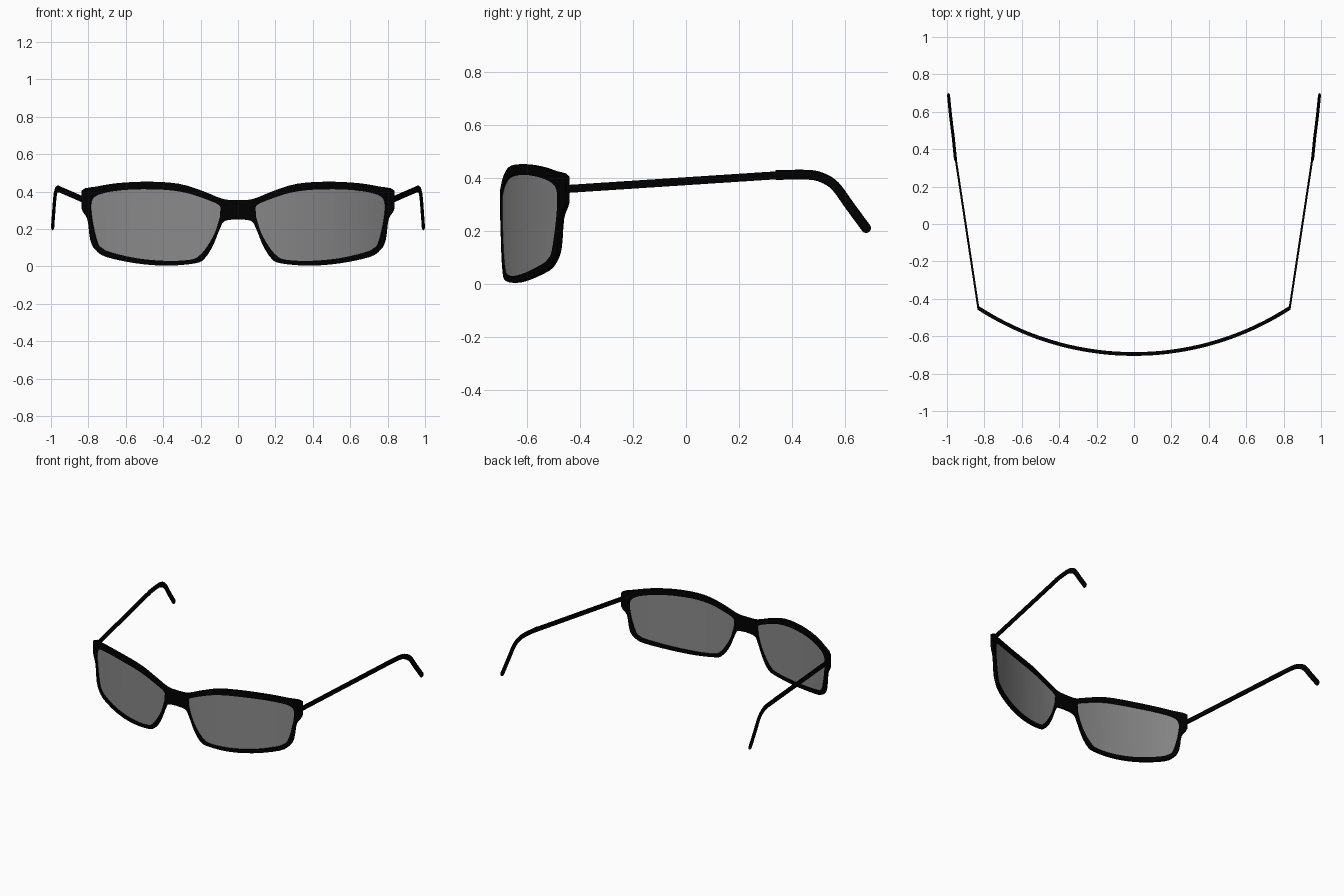
import bpy, bmesh, math
from mathutils import Vector

if "Cube" in bpy.data.objects:
    bpy.data.objects.remove(bpy.data.objects["Cube"])


def material(name, c):
    m = bpy.data.materials.new(name)
    m.diffuse_color = (c, c, c, 1)
    m.use_nodes = True
    m.node_tree.nodes["Principled BSDF"].inputs["Base Color"].default_value = m.diffuse_color
    return m


BLACK, TINT = material("black_plastic", 0.0), material("tinted_lens", 0.25)
R = 1.53


def wrap(x):
    """Depth of the face-form curve at x."""
    return -0.705 + R - math.sqrt(R * R - x * x)


def smooth(pts, n):
    """Catmull-Rom through an open chain of points."""
    p = [Vector(q) for q in pts]
    p = [2 * p[0] - p[1]] + p + [2 * p[-1] - p[-2]]
    out = []
    for i in range(1, len(p) - 2):
        a, b, c, d = p[i - 1:i + 3]
        for k in range(n):
            t = k / n
            out.append(0.5 * (2 * b + (c - a) * t + (2 * a - 5 * b + 4 * c - d) * t * t
                              + (3 * b - a - 3 * c + d) * t ** 3))
    return out + [p[-2]]


def finish(name, bm, mat, thick=0):
    """Make the object, mirror and thicken it, then smooth with sharp edges kept."""
    bmesh.ops.recalc_face_normals(bm, faces=bm.faces)
    me = bpy.data.meshes.new(name)
    bm.to_mesh(me)
    bm.free()
    me.materials.append(mat)
    ob = bpy.data.objects.new(name, me)
    bpy.context.collection.objects.link(ob)
    mir = ob.modifiers.new("mirror", 'MIRROR')
    mir.use_clip = True
    if thick:
        s = ob.modifiers.new("thickness", 'SOLIDIFY')
        s.thickness, s.offset = thick, 0
    bpy.ops.object.select_all(action='DESELECT')
    ob.select_set(True)
    bpy.context.view_layer.objects.active = ob
    bpy.ops.object.convert(target='MESH')
    bpy.ops.object.shade_smooth_by_angle(angle=math.radians(35))


def bend(bm, offset):
    """Slice into vertical strips, then wrap around the face curve."""
    for i in range(1, 18):
        bmesh.ops.bisect_plane(bm, geom=bm.verts[:] + bm.edges[:] + bm.faces[:],
                               plane_co=(i * 0.05, 0, 0), plane_no=(1, 0, 0), dist=0.002)
    for v in bm.verts:
        v.co.y = wrap(v.co.x) + offset


# Half of the front: (outer x, outer z, inner x, inner z) from bridge top round to bridge bottom
RIM = [(0, .355, .095, .29), (.08, .36, .098, .325), (.195, .405, .16, .355),
       (.32, .442, .275, .393), (.48, .453, .40, .41), (.64, .445, .57, .411),
       (.75, .427, .70, .396), (.832, .405, .768, .37), (.832, .31, .784, .32),
       (.80, .25, .773, .225), (.785, .14, .748, .125), (.757, .088, .725, .097),
       (.70, .05, .68, .075), (.54, .016, .54, .043), (.38, .004, .38, .029),
       (.23, .016, .25, .036), (.18, .042, .205, .058), (.135, .11, .165, .105),
       (.098, .20, .125, .175), (.07, .243, .105, .235), (0, .252, .097, .262)]
chain = smooth(RIM, 3)

# Frame front
bm = bmesh.new()
outer = [bm.verts.new((max(0, min(p[0], .832)), 0, p[1])) for p in chain]
inner = [bm.verts.new((p[2], 0, p[3])) for p in chain]
for i in range(len(chain)):
    j = (i + 1) % len(chain)
    bm.faces.new((outer[i], outer[j], inner[j], inner[i]))
bend(bm, 0.01)
finish("frame_front", bm, BLACK, 0.02)

# Lenses
bm = bmesh.new()
bm.faces.new([bm.verts.new((p[2], 0, p[3])) for p in chain])
bend(bm, 0.01)
finish("lenses", bm, TINT, 0.006)


def sweep(name, path, width, height, sides, round_end=False):
    """Sweep a box or oval section along a path, optionally with a rounded far end."""
    bm = bmesh.new()
    sizes = [1] * len(path)
    dirs = [(path[min(i + 1, len(path) - 1)] - path[max(i - 1, 0)]).normalized()
            for i in range(len(path))]
    if round_end:
        tip, d = path[-1], dirs[-1]
        for a in (25, 50, 75):
            a = math.radians(a)
            path = path + [tip + d * math.sin(a) * height / 2]
            sizes.append(math.cos(a))
            dirs.append(d)
    k = math.sqrt(2) if sides == 4 else 1
    rings = []
    for p, size, d in zip(path, sizes, dirs):
        side = d.cross(Vector((0, 0, 1))).normalized()
        up = side.cross(d)
        angles = [2 * math.pi * (s + 0.5) / sides for s in range(sides)]
        rings.append([bm.verts.new(p + (side * math.cos(a) * width + up * math.sin(a) * height)
                                   * k * size / 2) for a in angles])
    for a, b in zip(rings, rings[1:]):
        for s in range(sides):
            t = (s + 1) % sides
            bm.faces.new((a[s], a[t], b[t], b[s]))
    bm.faces.new(rings[0])
    bm.faces.new(rings[-1])
    finish(name, bm, BLACK)


# Temple arms
sweep("temple_arms", [Vector((.832, -.452, .359)), Vector((.955, .36, .412))], .011, .03, 4)

# Curved ear tips
sweep("ear_tips", smooth([(.954, .34, .412), (.966, .46, .413), (.973, .515, .402),
                          (.979, .565, .37), (.985, .62, .295), (.991, .682, .211)], 4),
      .017, .037, 10, round_end=True)
